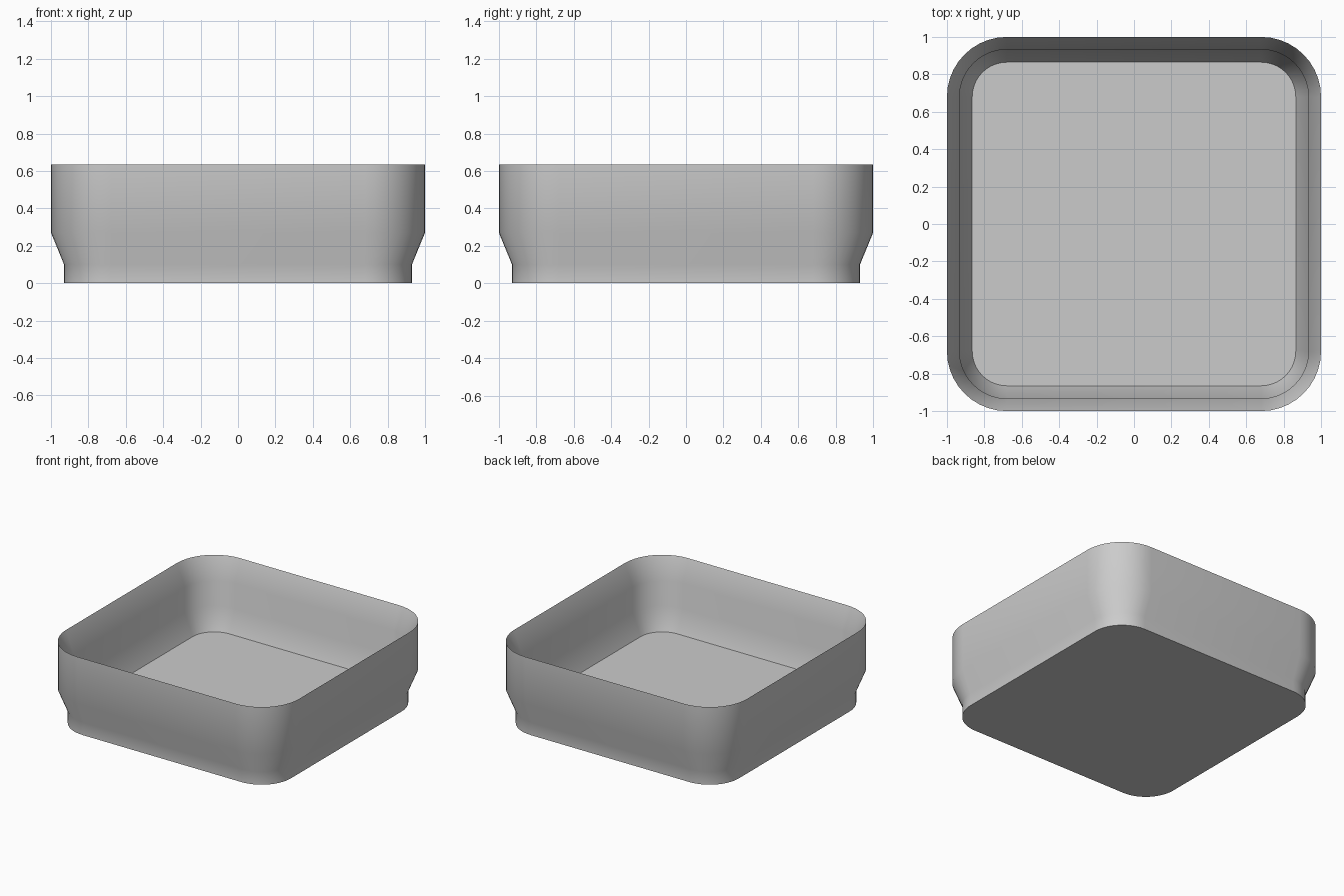
import bpy, bmesh, math

default_cube = bpy.data.objects.get("Cube")
if default_cube:
    bpy.data.objects.remove(default_cube, do_unlink=True)

CORNER = 0.68      # centre of the corner rounding, shared by every level
SEGMENTS = 10      # steps per rounded corner

# Wall section as (half width, height): outside going up, then inside going down
SECTION = [(0.93, 0), (0.93, 0.1), (1, 0.27), (1, 0.635),
           (0.933, 0.465), (0.933, 0.27), (0.865, 0.1)]


def make_material(name, color):
    mat = bpy.data.materials.new(name)
    mat.use_nodes = True
    mat.diffuse_color = color
    mat.node_tree.nodes["Principled BSDF"].inputs["Base Color"].default_value = color
    return mat


def rounded_square(bm, half, z):
    """Ring of vertices around a square with rounded corners."""
    radius = half - CORNER
    ring = []
    for quarter in range(4):
        start = quarter * math.pi / 2
        cx = CORNER * (1 if quarter in (0, 3) else -1)
        cy = CORNER * (1 if quarter in (0, 1) else -1)
        for i in range(SEGMENTS + 1):
            a = start + i / SEGMENTS * math.pi / 2
            ring.append(bm.verts.new((cx + radius * math.cos(a),
                                      cy + radius * math.sin(a), z)))
    return ring


# Tray: wall lofted through the section, closed by an underside and a floor
bm = bmesh.new()
rings = [rounded_square(bm, half, z) for half, z in SECTION]
for low, high in zip(rings, rings[1:]):
    for i in range(len(low)):
        j = (i + 1) % len(low)
        bm.faces.new((low[i], low[j], high[j], high[i]))
bm.faces.new(rings[0][::-1])
bm.faces.new(rings[-1])

mesh = bpy.data.meshes.new("tray")
bm.to_mesh(mesh)
bm.free()
tray = bpy.data.objects.new("tray", mesh)
bpy.context.collection.objects.link(tray)
mesh.materials.append(make_material("light grey", (0.6, 0.6, 0.6, 1)))

# Smooth walls, crisp rim, floor and underside edges
bpy.ops.object.select_all(action='DESELECT')
tray.select_set(True)
bpy.context.view_layer.objects.active = tray
bpy.ops.object.shade_smooth_by_angle(angle=math.radians(40))
